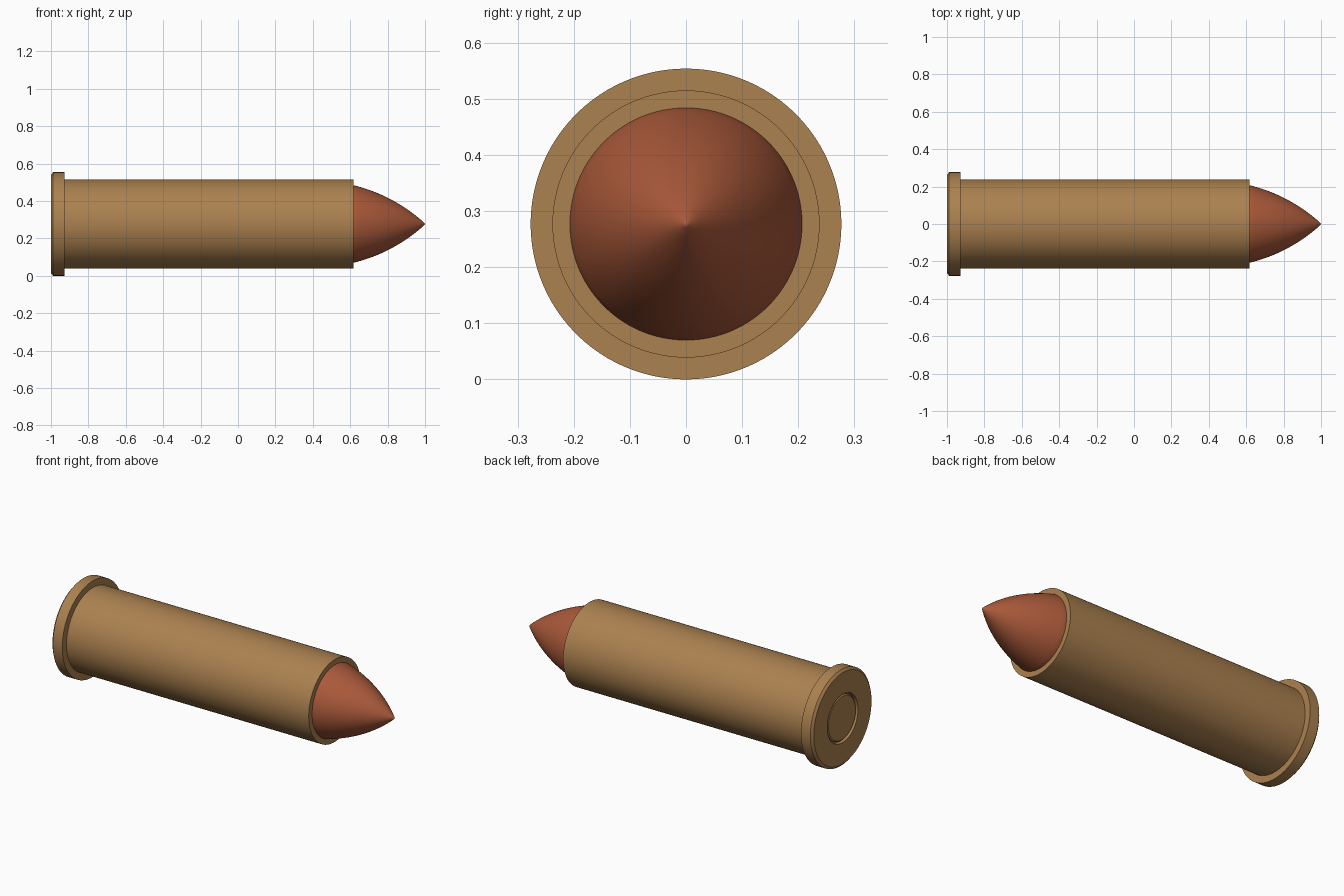
import bpy, bmesh
from math import radians, sin, cos, pi

if "Cube" in bpy.data.objects:
    bpy.data.objects.remove(bpy.data.objects["Cube"])

AXIS_Z = 0.277
SEGMENTS = 96


def material(name, rgb):
    mat = bpy.data.materials.new(name)
    mat.diffuse_color = (*rgb, 1)
    mat.use_nodes = True
    mat.node_tree.nodes["Principled BSDF"].inputs["Base Color"].default_value = mat.diffuse_color
    return mat


def lathe(name, profile, mat):
    """Revolve (x, radius) points around the long axis."""
    bm = bmesh.new()
    verts = [bm.verts.new((x, 0, r)) for x, r in profile]
    edges = [bm.edges.new(pair) for pair in zip(verts, verts[1:])]
    bmesh.ops.spin(bm, geom=verts + edges, cent=(0, 0, 0), axis=(1, 0, 0),
                   angle=2 * pi, steps=SEGMENTS, use_duplicate=False)
    bmesh.ops.remove_doubles(bm, verts=bm.verts, dist=1e-5)
    bmesh.ops.recalc_face_normals(bm, faces=bm.faces)
    mesh = bpy.data.meshes.new(name)
    bm.to_mesh(mesh)
    bm.free()
    mesh.materials.append(mat)
    obj = bpy.data.objects.new(name, mesh)
    obj.location.z = AXIS_Z
    bpy.context.collection.objects.link(obj)
    bpy.ops.object.select_all(action='DESELECT')
    obj.select_set(True)
    bpy.context.view_layer.objects.active = obj
    bpy.ops.object.shade_smooth_by_angle(angle=radians(30))
    return obj


brass = material("brass", (0.41, 0.22, 0.08))
copper = material("copper", (0.40, 0.10, 0.042))

# Case: base with primer pocket, bevelled rim, straight wall and open mouth
lathe("case", [
    (-0.975, 0), (-0.975, 0.14), (-1.0, 0.14), (-1.0, 0.263),
    (-0.988, 0.277), (-0.928, 0.277), (-0.928, 0.238),
    (0.618, 0.238), (0.618, 0.207), (0.5, 0.207),
], brass)

# Primer: bevelled disc seated in the pocket
lathe("primer", [
    (-0.975, 0.131), (-0.99, 0.131), (-0.996, 0.124), (-0.996, 0),
], brass)

# Projectile: short shank in the mouth, then a circular-arc nose
start, end, steps = radians(14), radians(43), 16
base_x, base_r, tip_x = 0.618, 0.207, 1.0
nose = []
for i in range(steps + 1):
    a = start + (end - start) * i / steps
    u = (sin(a) - sin(start)) / (sin(end) - sin(start))
    v = (cos(a) - cos(end)) / (cos(start) - cos(end))
    nose.append((base_x + (tip_x - 0.004 - base_x) * u, 0.006 + (base_r - 0.006) * v))
lathe("projectile", [(0.5, 0), (0.5, base_r)] + nose + [(tip_x, 0)], copper)
